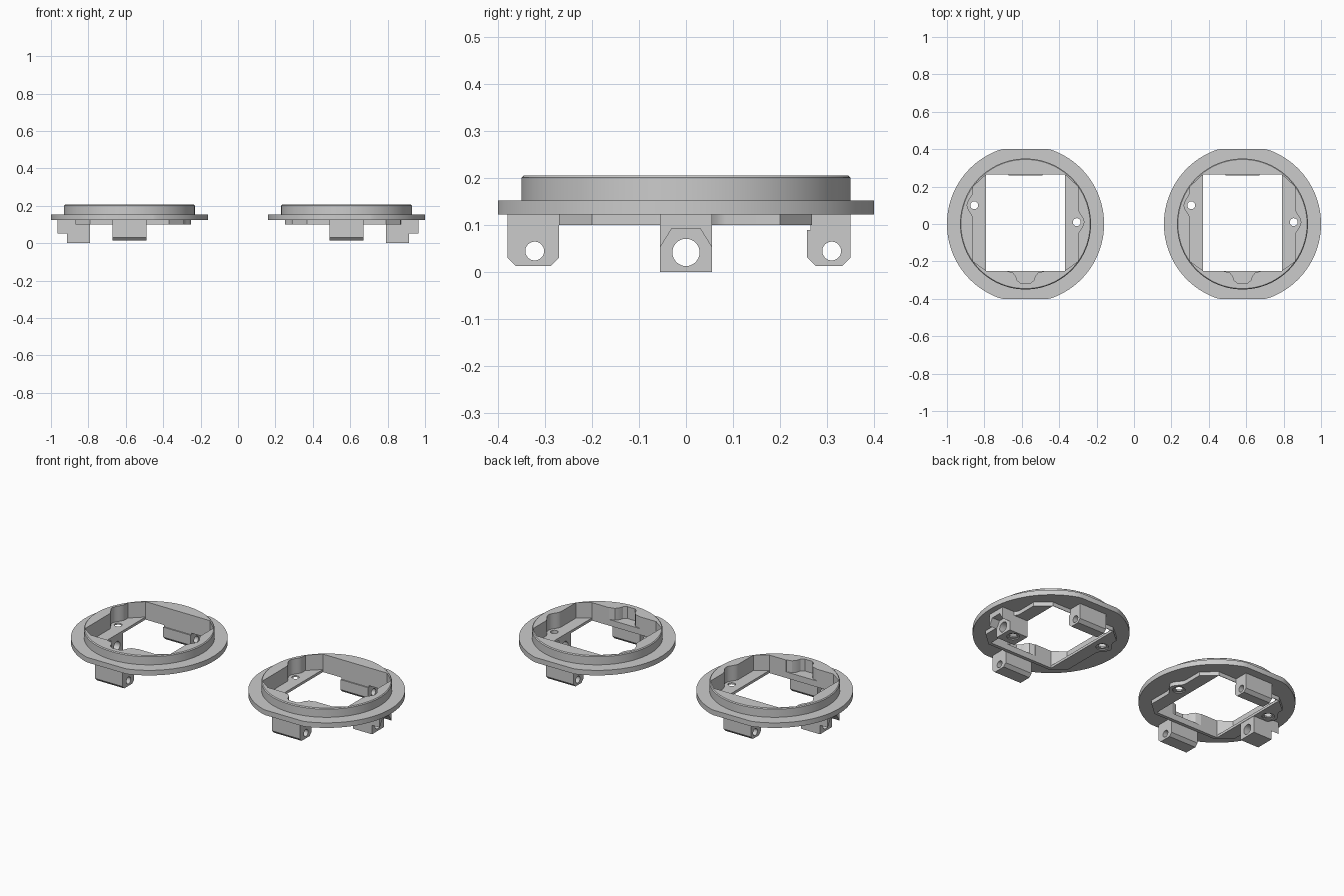
import bpy, bmesh
from math import cos, sin, pi, radians

if "Cube" in bpy.data.objects:
    bpy.data.objects.remove(bpy.data.objects["Cube"])


def prism(name, pts, lo, hi, axis='z', top=1.0):
    """Extrude a 2D outline along z (points are x,y) or along x (points are y,z)."""
    bm = bmesh.new()
    def put(a, b, c):
        return bm.verts.new((c, a, b) if axis == 'x' else (a, b, c))
    low = [put(a, b, lo) for a, b in pts]
    high = [put(a * top, b * top, hi) for a, b in pts]
    n = len(pts)
    bm.faces.new(low)
    bm.faces.new(high)
    for i in range(n):
        bm.faces.new((low[i], low[(i + 1) % n], high[(i + 1) % n], high[i]))
    bmesh.ops.recalc_face_normals(bm, faces=bm.faces)
    me = bpy.data.meshes.new(name)
    bm.to_mesh(me)
    bm.free()
    ob = bpy.data.objects.new(name, me)
    bpy.context.collection.objects.link(ob)
    return ob


def circle(r, a=0, b=0, n=32):
    return [(a + r * cos(2 * pi * i / n), b + r * sin(2 * pi * i / n)) for i in range(n)]


def rect(a0, a1, b0, b1):
    return [(a0, b0), (a1, b0), (a1, b1), (a0, b1)]


def side(x, y0, h, w=0.075, n=16):
    """One long side of the opening with a smooth bump around a screw hole."""
    return [(x + h * 0.5 * (1 + cos(pi * t)), y0 + w * t)
            for t in (-1 + 2 * i / n for i in range(n + 1))]


def bumpy_square(x, front, back, h):
    """Chamfered square with a screw bump on both sides."""
    right = [(0.21, front), (x, -0.20)] + side(x, 0.01, h) + [(x, 0.20), (0.21, back)]
    left = [(0.21, front), (x, -0.20)] + side(x, 0.10, h) + [(x, 0.20), (0.21, back)]
    return right + [(-a, b) for a, b in reversed(left)]


def boolean(ob, other, op):
    m = ob.modifiers.new(op, 'BOOLEAN')
    m.operation, m.object, m.solver = op, other, 'EXACT'
    bpy.context.view_layer.objects.active = ob
    bpy.ops.object.modifier_apply(modifier=m.name)
    bpy.data.objects.remove(other)


def build(name, cx, s):
    # flange with flattened front and back
    disc = [(a, max(-0.4, min(0.4, b))) for a, b in circle(0.42, n=128)]
    flat = [p for i, p in enumerate(disc)
            if not (abs(p[1]) == 0.4 and abs(disc[i - 1][1]) == 0.4
                    and abs(disc[(i + 1) % 128][1]) == 0.4)]
    ob = prism(name, flat, 0.123, 0.153)

    # raised collar with a small top chamfer
    add = [prism('collar', circle(0.35, n=128), 0.14, 0.201),
           prism('collar_lip', circle(0.35, n=128), 0.201, 0.206, top=0.986),
           prism('tray', bumpy_square(0.29, -0.27, 0.268, 0.04), 0.10, 0.13)]

    # front and back hinge lugs
    for y0, y1 in ((-0.38, -0.27), (0.258, 0.35)):
        c = 0.018
        prof = [(y0 + c, 0.013), (y1 - c, 0.013), (y1, 0.013 + c), (y1, 0.13),
                (y0, 0.13), (y0, 0.013 + c)]
        add.append(prism('lug', prof, -0.09, 0.09, 'x'))

    # outer side lug and its arched stub
    add.append(prism('side_lug', rect(-0.055, 0.055, 0, 0.13),
                     *sorted((s * 0.212, s * 0.335)), 'x'))
    arch = [(-0.055, 0.053), (-0.03, 0.093), (0.03, 0.093), (0.055, 0.053),
            (0.055, 0.13), (-0.055, 0.13)]
    add.append(prism('stub', arch, *sorted((s * 0.325, s * 0.385)), 'x'))
    for part in add:
        boolean(ob, part, 'UNION')

    # cavity, window and front notch
    half = [(0.10, -0.235), (0.10, -0.252), (0.068, -0.26), (0.052, -0.278),
            (0.044, -0.302), (0.025, -0.317)]
    notch = half + [(-a, b) for a, b in reversed(half)]
    cut = [prism('cavity', bumpy_square(0.28, -0.25, 0.265, 0.032), 0.115, 0.25),
           prism('window', rect(-0.21, 0.21, -0.25, 0.265), 0.09, 0.25),
           prism('notch', notch, 0.136, 0.25)]

    # pin holes through the lugs
    for y in (-0.322, 0.31):
        cut.append(prism('pin_hole', circle(0.02, y, 0.045), -0.2, 0.2, 'x'))
    cut.append(prism('side_hole', circle(0.029, 0, 0.042),
                     *sorted((s * 0.15, s * 0.45)), 'x'))

    # screw holes with counterbores; one passes down through the side lug
    for sx, y in ((1, 0.01), (-1, 0.10)):
        base = 0.0 if sx == s == 1 else 0.10
        cut.append(prism('screw_hole', circle(0.021, sx * 0.274, y), -0.1, 0.3))
        cut.append(prism('counterbore', circle(0.034, sx * 0.274, y), base - 0.004, base + 0.006))
    for part in cut:
        boolean(ob, part, 'DIFFERENCE')

    ob.location.x = cx
    bpy.ops.object.select_all(action='DESELECT')
    ob.select_set(True)
    bpy.context.view_layer.objects.active = ob
    bpy.ops.object.shade_smooth_by_angle(angle=radians(30))


build('left_mounting_ring', -0.58, -1)
build('right_mounting_ring', 0.58, 1)
